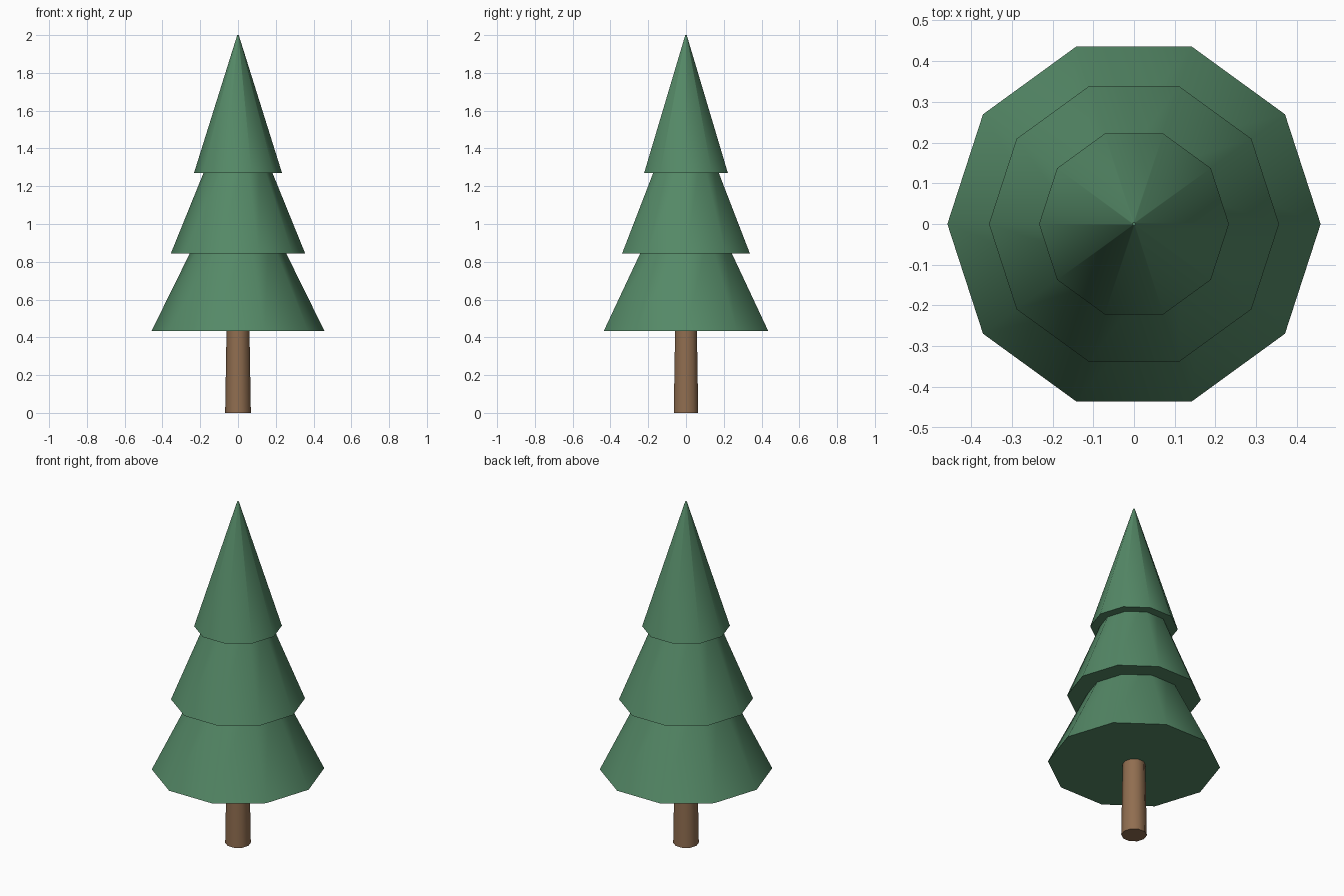
import bpy
import bmesh
from math import cos, sin, tau

if "Cube" in bpy.data.objects:
    bpy.data.objects.remove(bpy.data.objects["Cube"])

SIDES = 10


def material(name, color):
    mat = bpy.data.materials.new(name)
    mat.diffuse_color = color
    mat.use_nodes = True
    mat.node_tree.nodes["Principled BSDF"].inputs["Base Color"].default_value = mat.diffuse_color
    return mat


def frustum(name, z0, r0, z1, r1, mat):
    """Closed ten-sided frustum with a corner on +x, smooth sides and sharp rims."""
    bm = bmesh.new()
    rings = [[bm.verts.new((r * cos(tau * i / SIDES), r * sin(tau * i / SIDES), z))
              for i in range(SIDES)] for z, r in ((z0, r0), (z1, r1))]
    low, high = rings
    for i in range(SIDES):
        j = (i + 1) % SIDES
        bm.faces.new((low[i], low[j], high[j], high[i])).smooth = True
    for cap in (bm.faces.new(low[::-1]), bm.faces.new(high)):
        for edge in cap.edges:
            edge.smooth = False
    mesh = bpy.data.meshes.new(name)
    bm.to_mesh(mesh)
    bm.free()
    mesh.materials.append(mat)
    obj = bpy.data.objects.new(name, mesh)
    bpy.context.collection.objects.link(obj)
    return obj


bark = material("bark", (0.28, 0.155, 0.08, 1))
needles = material("needles", (0.09, 0.25, 0.135, 1))

# Trunk, tapering slightly and ending inside the lowest tier
frustum("trunk", 0, 0.068, 0.48, 0.06, bark)

# Foliage tiers, each running up into the one above
frustum("lower_foliage", 0.433, 0.458, 0.95, 0.203, needles)
frustum("middle_foliage", 0.843, 0.356, 1.38, 0.138, needles)
frustum("upper_foliage", 1.27, 0.233, 2.0, 0.004, needles)
